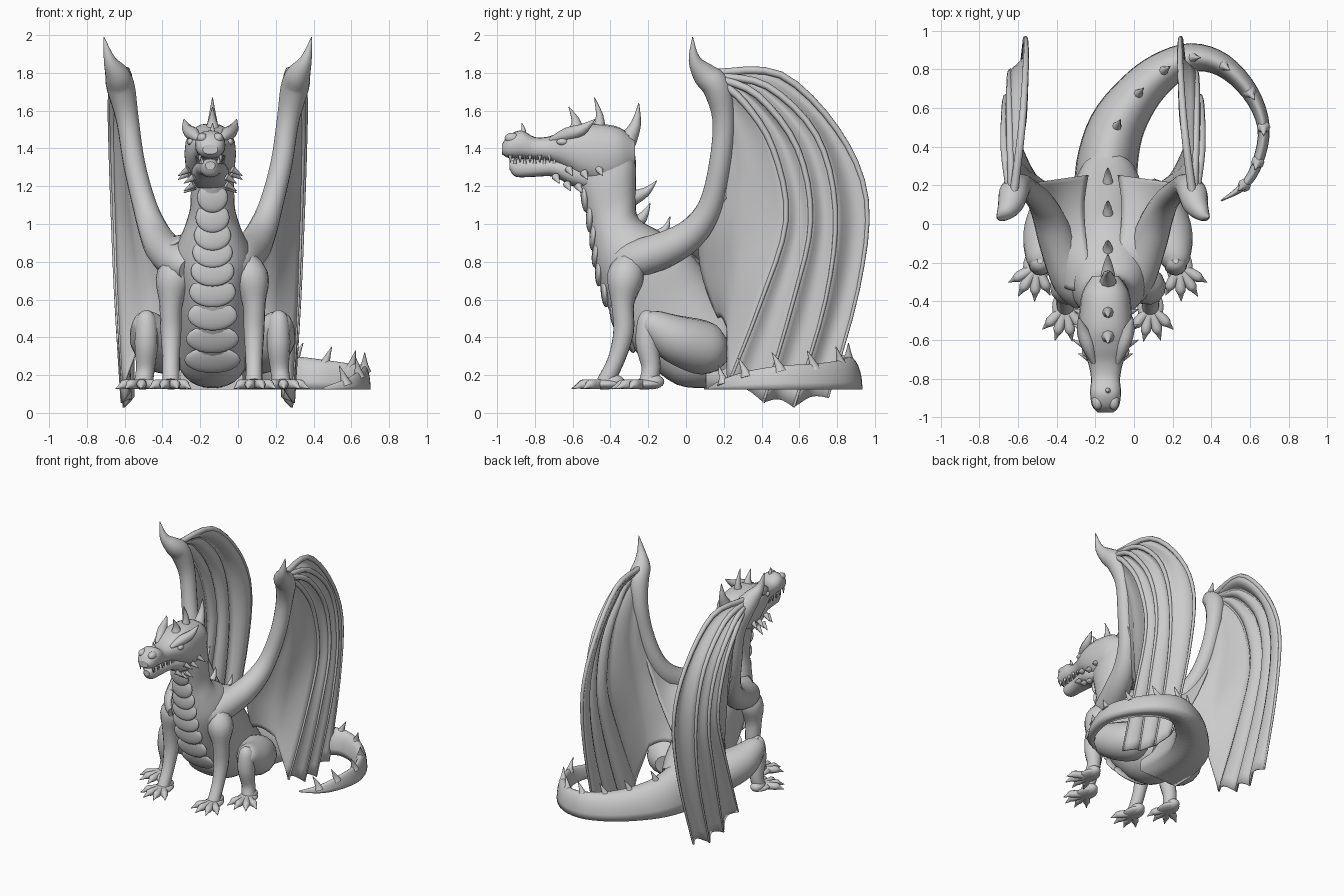
import bpy, bmesh, math
from mathutils import Vector as V, Matrix as M

if "Cube" in bpy.data.objects:
    bpy.data.objects.remove(bpy.data.objects["Cube"])

CX = -0.135      # body centre line
WX = -0.16       # wing centre line
GROUND = 0.125   # underside of feet and tail


def spl(pts, n):
    """Catmull-Rom through tuples of any length, n steps per span."""
    out = []
    for i in range(len(pts) - 1):
        a, b, c, d = (pts[max(i - 1, 0)], pts[i], pts[i + 1], pts[min(i + 2, len(pts) - 1)])
        for k in range(n):
            t = k / n
            out.append(tuple(0.5 * (2 * q + (r - p) * t + (2 * p - 5 * q + 4 * r - s) * t * t
                                    + (3 * q - p - 3 * r + s) * t ** 3)
                             for p, q, r, s in zip(a, b, c, d)))
    out.append(tuple(pts[-1]))
    return out


def mesh(name, verts, faces):
    me = bpy.data.meshes.new(name)
    me.from_pydata([tuple(v) for v in verts], [], faces)
    bm = bmesh.new()
    bm.from_mesh(me)
    bmesh.ops.recalc_face_normals(bm, faces=bm.faces)
    for f in bm.faces:
        f.smooth = len(f.verts) <= 4
    bm.to_mesh(me)
    bm.free()
    ob = bpy.data.objects.new(name, me)
    bpy.context.collection.objects.link(ob)
    return ob


def loft(name, rings):
    n = len(rings[0])
    faces = [(i * n + j, i * n + (j + 1) % n, (i + 1) * n + (j + 1) % n, (i + 1) * n + j)
             for i in range(len(rings) - 1) for j in range(n)]
    faces += [tuple(range(n)), tuple(range((len(rings) - 1) * n, len(rings) * n))]
    return mesh(name, [v for r in rings for v in r], faces)


def sheet(name, grid):
    """Thin skin over a grid of points."""
    m = len(grid[0])
    ob = mesh(name, [p for l in grid for p in l],
              [(i * m + j, (i + 1) * m + j, (i + 1) * m + j + 1, i * m + j + 1)
               for i in range(len(grid) - 1) for j in range(m - 1)])
    sol = ob.modifiers.new("thickness", 'SOLIDIFY')
    sol.thickness, sol.offset = .014, 0


def ring(c, a, b, n=20, p=1.0):
    f = lambda q: math.copysign(abs(q) ** p, q)
    return [c + a * f(math.cos(2 * math.pi * k / n)) + b * f(math.sin(2 * math.pi * k / n)) for k in range(n)]


def tube(name, pts, n=4, seg=12):
    """Tapered limb through (x, y, z, radius)."""
    s = spl(pts, n)
    ps = [V(q[:3]) for q in s]
    side, rings = V((1, 0.05, 0)), []
    for i, q in enumerate(s):
        t = (ps[min(i + 1, len(ps) - 1)] - ps[max(i - 1, 0)]).normalized()
        if abs(side.normalized().dot(t)) > 0.95:
            side = V((0, 1, 0.1))
        side = (side - t * side.dot(t)).normalized()
        r = max(q[3], 0.002)
        rings.append(ring(ps[i], side * r, t.cross(side) * r, seg))
    return loft(name, rings)


def spike(name, base, tip, r, curl=(0, 0, 0)):
    b, t = V(base), V(tip)
    mid = (b + t) / 2 + V(curl)
    return tube(name, [(*b, r), (*mid, r * 0.55), (*t, 0.002)], 3, 8)


def limb(name, pts, s, cx=CX, **kw):
    """Limb from (y, z, offset, radius) on side s."""
    return tube(name, [(cx + s * o, y, z, r) for y, z, o, r in pts], **kw)


def ball(name, c, size, tilt=0):
    bm = bmesh.new()
    bmesh.ops.create_uvsphere(bm, u_segments=20, v_segments=12, radius=1, matrix=M.Translation(c)
                              @ M.Rotation(tilt, 4, 'X') @ M.Diagonal((*size, 1)))
    for f in bm.faces:
        f.smooth = True
    me = bpy.data.meshes.new(name)
    bm.to_mesh(me)
    bm.free()
    bpy.context.collection.objects.link(bpy.data.objects.new(name, me))


# Neck and torso: front (y, z), back (y, z), half width
body = spl([(-.6, 1.25, -.29, 1.48, .09), (-.55, 1.14, -.265, 1.33, .112), (-.515, 1, -.265, 1.15, .12),
            (-.495, .88, -.25, 1.03, .155), (-.475, .75, -.12, .95, .2), (-.43, .6, .02, .85, .2),
            (-.35, .43, .12, .72, .19), (-.22, .28, .22, .58, .19), (-.05, .15, .3, .47, .19),
            (.12, .13, .36, .4, .15)], 4)
loft("torso_and_neck", [ring(V((CX, (a + c) / 2, (b + d) / 2)), V((0, (c - a) / 2, (d - b) / 2)),
                             V((w, 0, 0)), 28, .9) for a, b, c, d, w in body])

# Belly plates overlapping down the front
for i in range(4, 30, 3):
    a, b, c, d, w = body[i]
    p, q = body[i - 1], body[i + 1]
    tilt = math.atan2(q[0] - p[0], p[1] - q[1])
    ball("belly_plate", (CX, a + .015, b), (.07 + .09 * i / 32, .022, .08), tilt - .25)

# Tail: x, y, half width, top height; flat underneath
tail = spl([(-.14, .1, .17, .47), (-.14, .3, .16, .43), (-.09, .5, .145, .37), (.02, .67, .12, .33),
            (.15, .79, .1, .31), (.3, .86, .075, .3), (.46, .82, .06, .28), (.6, .68, .045, .26),
            (.67, .5, .032, .25), (.64, .32, .028, .22), (.57, .2, .022, .18), (.45, .12, .004, .135)], 4)
rings = []
for i, (x, y, w, top) in enumerate(tail):
    p, q = tail[max(i - 1, 0)], tail[min(i + 1, len(tail) - 1)]
    nrm = V((q[1] - p[1], p[0] - q[0], 0)).normalized()
    h = top - GROUND
    rings.append([V((x, y, GROUND)) + nrm * w * math.cos(math.pi * k / 12)
                  + V((0, 0, h * math.sin(math.pi * k / 12))) for k in range(13)])
loft("tail", rings)
for i in range(8, 42, 4):
    (x, y, w, top), q = tail[i], tail[i + 1]
    d = V((q[0] - x, q[1] - y, 0)).normalized() * .045
    spike("tail_spike", (x, y, top - .03), (x + d.x, y + d.y, top + .07), .035, d * -.25 - V((0, 0, .015)))

# Back and crest spikes: base (y, z), tip (y, z), radius
for by, bz, ty, tz, r in [(-.3, 1.13, -.155, 1.23, .045), (-.3, .98, -.19, 1.11, .05), (-.16, .93, -.085, 1.04, .035),
                          (.04, .8, .12, .9, .03), (.2, .57, .29, .66, .03), (-.31, 1.44, -.25, 1.64, .05),
                          (-.46, 1.5, -.485, 1.67, .035), (-.58, 1.5, -.62, 1.62, .04), (-.88, 1.47, -.87, 1.535, .025)]:
    spike("back_spike", (CX, by, bz), (CX, ty, tz), r, (0, .015, -.01))

# Head and lower jaw: y, top, bottom, half width
HX = CX - .012
for name, rows in (("head", [(-.975, 1.42, 1.37, .04), (-.94, 1.47, 1.35, .07), (-.87, 1.495, 1.345, .08),
                             (-.8, 1.46, 1.34, .075), (-.72, 1.465, 1.33, .09), (-.64, 1.5, 1.29, .12),
                             (-.55, 1.53, 1.23, .135), (-.45, 1.53, 1.2, .135), (-.35, 1.51, 1.23, .12),
                             (-.27, 1.45, 1.3, .07)]),
                   ("lower_jaw", [(-.935, 1.33, 1.29, .025), (-.9, 1.345, 1.25, .045), (-.8, 1.345, 1.25, .06),
                                  (-.7, 1.345, 1.25, .08), (-.6, 1.33, 1.2, .1), (-.48, 1.3, 1.17, .095)])):
    loft(name, [ring(V((HX, y, (t + b) / 2)), V((w, 0, 0)), V((0, 0, (t - b) / 2)), 20, .85)
                for y, t, b, w in spl(rows, 4)])

# Wing columns fanning from the wrist: (y, z, offset)
wing = [[(.17, 1.74, .46), (.19, 1.5, .42), (.17, 1.22, .38), (.08, 1, .28), (.08, .76, .18), (.17, .5, .16)],
        [(.17, 1.75, .46), (.24, 1.58, .45), (.31, 1.3, .43), (.28, 1, .39), (.25, .72, .35), (.22, .45, .33)],
        [(.17, 1.76, .48), (.31, 1.64, .5), (.46, 1.4, .5), (.53, 1.02, .49), (.39, .57, .475), (.22, .14, .45)],
        [(.17, 1.77, .48), (.38, 1.68, .51), (.59, 1.4, .51), (.66, 1.02, .5), (.57, .6, .485), (.41, .055, .455)],
        [(.17, 1.78, .47), (.43, 1.73, .48), (.69, 1.47, .485), (.79, 1.08, .48), (.74, .6, .465), (.57, .03, .445)],
        [(.17, 1.8, .46), (.5, 1.79, .42), (.8, 1.5, .4), (.955, 1.13, .4), (.91, .65, .41), (.75, .08, .43)]]
cols = [spl(c, 5) for c in wing]
web = [spl(c, 5) for c in ([(-.34, .97, .06), (-.15, .94, .08), (.08, .8, .1), (.25, .58, .08)],
                           [(-.34, .9, .17), (-.15, .93, .2), (.06, .93, .24), (.23, .86, .24)],
                           [(-.3, .86, .23), (-.06, .95, .28), (.08, 1.04, .32), (.21, 1.2, .39)])]
K = 6
for s in (-1, 1):
    # Membrane sagging inward between the fingers
    grid = []
    for i in range(len(cols) - 1):
        for k in range(K + (i == len(cols) - 2)):
            t = k / K
            sag = math.sin(math.pi * t) * (.042 if i > 1 else .012)
            line = []
            for j, (a, b) in enumerate(zip(cols[i], cols[i + 1])):
                v = j / (len(cols[0]) - 1)
                y, z, o = (p + (q - p) * t for p, q in zip(a, b))
                z += math.sin(math.pi * t) * .03 * v ** 6
                line.append((WX + s * (o - sag * min(1, v * 4)), y, z))
            grid.append(line)
    sheet("wing_membrane", grid)
    # Skin joining the back to the wing arm
    sheet("shoulder_web", [[(WX + s * o, y, z) for y, z, o in spl(row, 4)] for row in zip(*web)])
    for c in wing[2:]:
        limb("wing_finger", [(y, z, o, .022 - .003 * i) for i, (y, z, o) in enumerate(c)], s, WX, seg=8)
    # Wing arm ending in the wrist claw
    limb("wing_arm", [(-.4, .76, .1, .06), (-.3, .8, .16, .1), (-.1, .87, .235, .095), (.04, .96, .285, .08),
                      (.13, 1.1, .335, .064), (.18, 1.32, .39, .058), (.2, 1.55, .425, .06), (.165, 1.72, .46, .075),
                      (.1, 1.79, .48, .065), (.045, 1.87, .52, .032), (.035, 1.99, .55, .002)], s, WX, seg=16)

    # Front and hind legs
    limb("front_leg", [(-.28, .84, .13, .06), (-.32, .72, .2, .098), (-.335, .58, .22, .062), (-.33, .43, .22, .055),
                       (-.37, .28, .22, .045), (-.43, .16, .22, .045)], s)
    limb("thigh", [(.2, .33, .18, .07), (.11, .34, .23, .14), (-.05, .39, .31, .13), (-.17, .465, .345, .085),
                   (-.215, .495, .35, .05), (-.235, .505, .352, .01)], s, seg=16)
    limb("shin", [(-.19, .54, .35, .015), (-.2, .5, .35, .052), (-.205, .37, .35, .062), (-.185, .24, .355, .05),
                  (-.2, .16, .365, .05)], s)

    # Flat-soled feet with spread toes and claws: palm offset, palm y, turn
    for o, py, turn in ((.22, -.43, .05), (.37, -.22, .3)):
        ball("foot", (CX + s * o, py, .152), (.068, .095, .028))
        ball("heel", (CX + s * o, py + .04, .165), (.048, .065, .04))
        for a in (-.75, -.25, .25, .75):
            d = V((s * math.sin(a + turn), -math.cos(a + turn), 0))
            c = V((CX + s * o, py, 0))
            L = .18 if abs(a) < .5 else .165
            tube("toe", [(*(c + d * (L * f) + V((0, 0, z))), r) for f, z, r in
                         ((.1, .152, .026), (.45, .152, .027), (.68, .15, .026), (.8, .142, .015), (1, .128, .002))], 3, 10)

    # Brow horns, eyes, nostrils, cheek spikes, teeth
    x = lambda off: HX + s * off
    tube("brow_horn", [(x(.06), -.72, 1.445, .012), (x(.09), -.63, 1.475, .035),
                       (x(.12), -.55, 1.5, .03), (x(.14), -.48, 1.555, .002)], 3, 8)
    ball("eye", (x(.105), -.655, 1.435), (.018, .03, .018))
    ball("nostril", (x(.042), -.92, 1.455), (.028, .04, .028))
    for y, z in ((-.69, 1.25), (-.63, 1.21), (-.57, 1.2), (-.62, 1.29), (-.54, 1.27), (-.46, 1.29)):
        spike("cheek_spike", (x(.085 if z < 1.26 else .115), y, z), (x(.14 if z < 1.26 else .17), y + .02, z - .035), .022)
    for i in range(5):
        y = -.93 + i * .052
        spike("upper_tooth", (x(.055 + .004 * i), y, 1.365), (x(.056 + .004 * i), y, 1.325), .012)
        spike("lower_tooth", (x(.04 + .006 * i), y + .025, 1.32), (x(.05 + .006 * i), y + .025, 1.365), .01)
